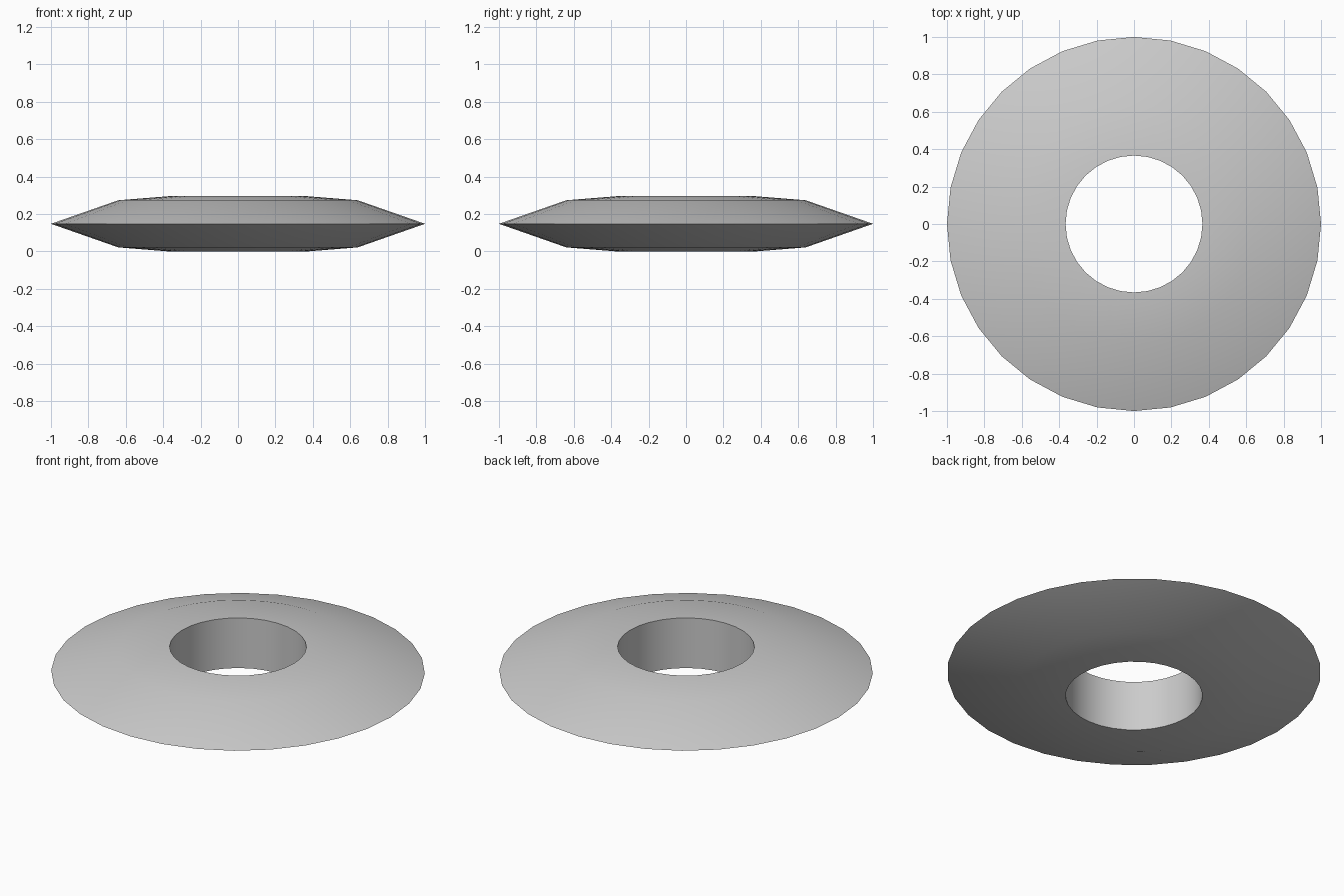
import bpy, bmesh
from math import cos, sin, tau, radians

if "Cube" in bpy.data.objects:
    bpy.data.objects.remove(bpy.data.objects["Cube"])

SIDES = 32
MID = 0.148
# Closed cross-section (radius, height): hole wall, shoulders, sharp rim
upper = [(0.366, 0.148), (0.64, 0.126)]
profile = [(r, MID + h) for r, h in upper] + [(1.0, MID)] + \
          [(r, MID - h) for r, h in reversed(upper)]

# Spin the cross-section into a ring
bm = bmesh.new()
rings = []
for i in range(SIDES):
    a = tau * i / SIDES
    rings.append([bm.verts.new((r * cos(a), r * sin(a), z)) for r, z in profile])
n = len(profile)
for i in range(SIDES):
    p, q = rings[i], rings[(i + 1) % SIDES]
    for j in range(n):
        k = (j + 1) % n
        bm.faces.new((p[j], p[k], q[k], q[j]))
bmesh.ops.recalc_face_normals(bm, faces=bm.faces)

mesh = bpy.data.meshes.new("ring_disc")
bm.to_mesh(mesh)
bm.free()
disc = bpy.data.objects.new("ring_disc", mesh)
bpy.context.collection.objects.link(disc)

# Smooth over the rim, sharp only at the hole edges
bpy.context.view_layer.objects.active = disc
disc.select_set(True)
bpy.ops.object.shade_smooth_by_angle(angle=radians(50))
